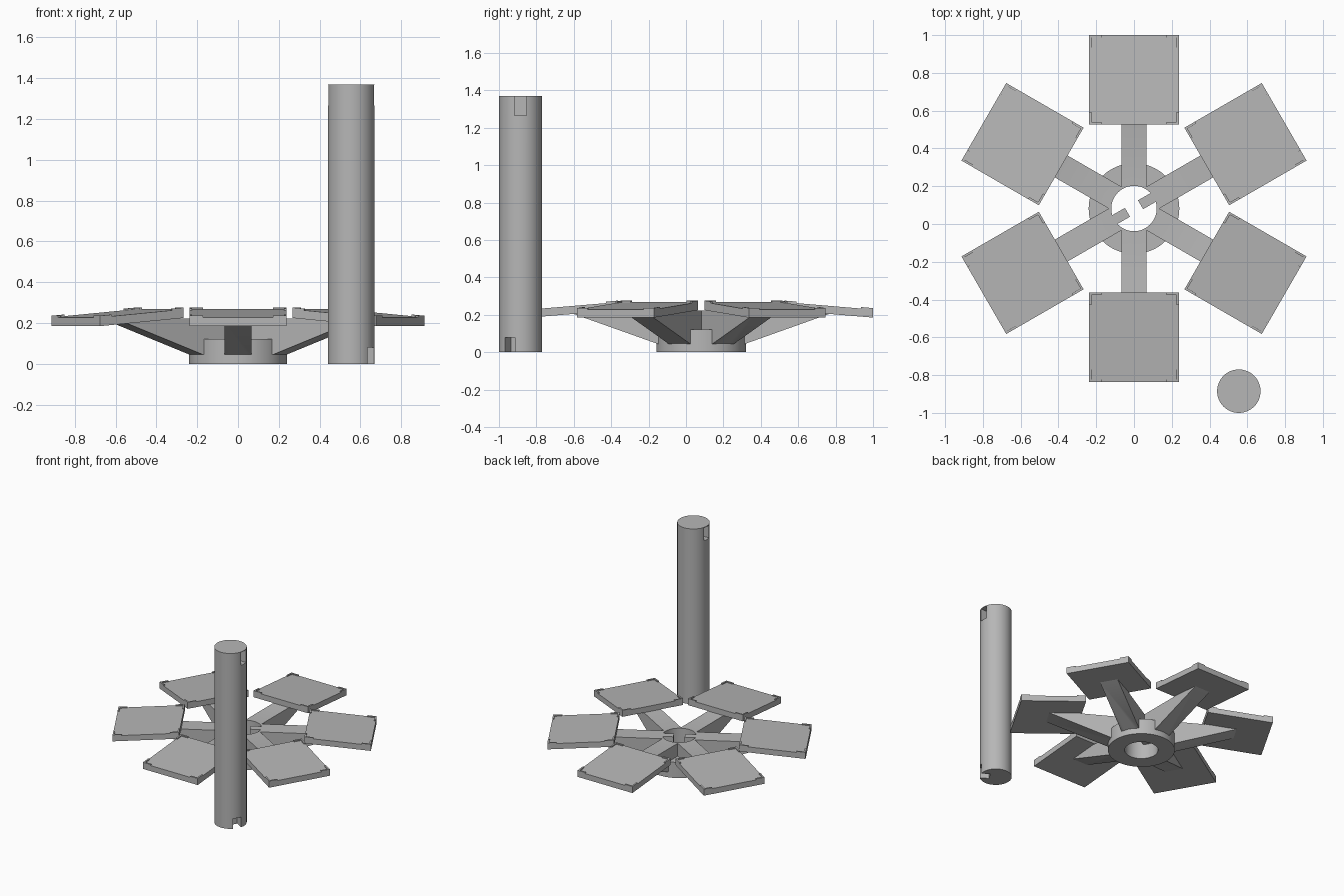
import bpy, bmesh, math
from mathutils import Matrix

if "Cube" in bpy.data.objects:
    bpy.data.objects.remove(bpy.data.objects["Cube"])

CY = 0.082                      # centre of the wheel along y
ROD = (0.555, -0.885)           # centre of the rod
mat = bpy.data.materials.new("grey")
mat.diffuse_color = (0.47, 0.47, 0.47, 1)
mat.use_nodes = True
mat.node_tree.nodes["Principled BSDF"].inputs["Base Color"].default_value = mat.diffuse_color


def finish(name, bm):
    bmesh.ops.recalc_face_normals(bm, faces=bm.faces)
    me = bpy.data.meshes.new(name)
    bm.to_mesh(me)
    bm.free()
    me.materials.append(mat)
    ob = bpy.data.objects.new(name, me)
    bpy.context.collection.objects.link(ob)
    return ob


def cylinder(name, x, y, r, z0, z1, n=64):
    bm = bmesh.new()
    bmesh.ops.create_cone(bm, cap_ends=True, segments=n, radius1=r, radius2=r, depth=z1 - z0,
                          matrix=Matrix.Translation((x, y, (z0 + z1) / 2)))
    return finish(name, bm)


def extrude_profile(bm, prof, y0, y1):
    """Closed (radius, z) profile swept sideways from y0 to y1."""
    f = bm.faces.new([bm.verts.new((r, y0, z)) for r, z in prof])
    g = bmesh.ops.extrude_face_region(bm, geom=[f])["geom"]
    bmesh.ops.translate(bm, verts=[v for v in g if isinstance(v, bmesh.types.BMVert)],
                        vec=(0, y1 - y0, 0))


def radial(name, pieces, angle, cx=0, cy=CY):
    """Profiles swept sideways, then turned about an upright axis."""
    bm = bmesh.new()
    for prof, y0, y1 in pieces:
        extrude_profile(bm, prof, y0, y1)
    bm.transform(Matrix.Translation((cx, cy, 0)) @ Matrix.Rotation(math.radians(angle), 4, 'Z'))
    return finish(name, bm)


def box(r0, r1, z0, z1):
    return [(r0, z0), (r1, z0), (r1, z1), (r0, z1)]


def boolean(ob, tool, op):
    m = ob.modifiers.new("cut", 'BOOLEAN')
    m.object, m.operation, m.solver = tool, op, 'EXACT'
    bpy.context.view_layer.objects.active = ob
    bpy.ops.object.modifier_apply(modifier=m.name)
    bpy.data.objects.remove(tool)


def smooth(ob):
    bpy.ops.object.select_all(action='DESELECT')
    ob.select_set(True)
    bpy.context.view_layer.objects.active = ob
    bpy.ops.object.shade_smooth_by_angle(angle=math.radians(30))


# Hub with six wedge arms, bored through the middle
angles = [30 + 60 * i for i in range(6)]
hub = cylinder("hub_with_arms", 0, CY, 0.24, 0, 0.122)
arm = [(0.06, 0.045), (0.235, 0.045), (0.69, 0.207), (0.47, 0.226), (0.45, 0.222), (0.06, 0.222)]
for a in angles:
    boolean(hub, radial("arm", [(arm, -0.067, 0.067)], a), 'UNION')
boolean(hub, cylinder("bore", 0, CY, 0.12, -0.1, 0.4), 'DIFFERENCE')
smooth(hub)

# Two keys inside the bore
for a in (30, 210):
    radial("bore_key", [(box(0.04, 0.128, 0.115, 0.2215), -0.027, 0.027)], a)

# Tilted square platforms with raised corner clips
R0, R1, W = 0.445, 0.918, 0.237
SLOPE = -0.04 / (R1 - R0)


def slab(r0, r1, lo, hi):
    z = lambda r: 0.268 + SLOPE * (r - R0)
    return [(r0, z(r0) + lo), (r1, z(r1) + lo), (r1, z(r1) + hi), (r0, z(r0) + hi)]


L, T, H = 0.065, 0.012, 0.008   # clip length, thickness, height
for i, a in enumerate(angles):
    pieces = [(slab(R0, R1, -0.043, 0), -W, W)]
    for s in (-1, 1):
        for e, d in ((R0, 1), (R1, -1)):
            across = sorted((e, e + d * T))
            along = sorted((e + d * T, e + d * L))
            pieces.append((slab(*across, 0, H), s * W, s * (W - L)))
            pieces.append((slab(*along, 0, H), s * W, s * (W - T)))
    radial(f"platform_{i + 1}", pieces, a)

# Tall rod with key slots near the top and at the foot
rod = cylinder("rod", *ROD, 0.115, 0, 1.37)
for base, z0, z1 in ((0, 1.265, 1.366), (-30, -0.05, 0.08)):
    for a in (base, base + 180):
        slot = radial("slot", [(box(0.045, 0.2, z0, z1), -0.031, 0.031)], a, *ROD)
        boolean(rod, slot, 'DIFFERENCE')
smooth(rod)
